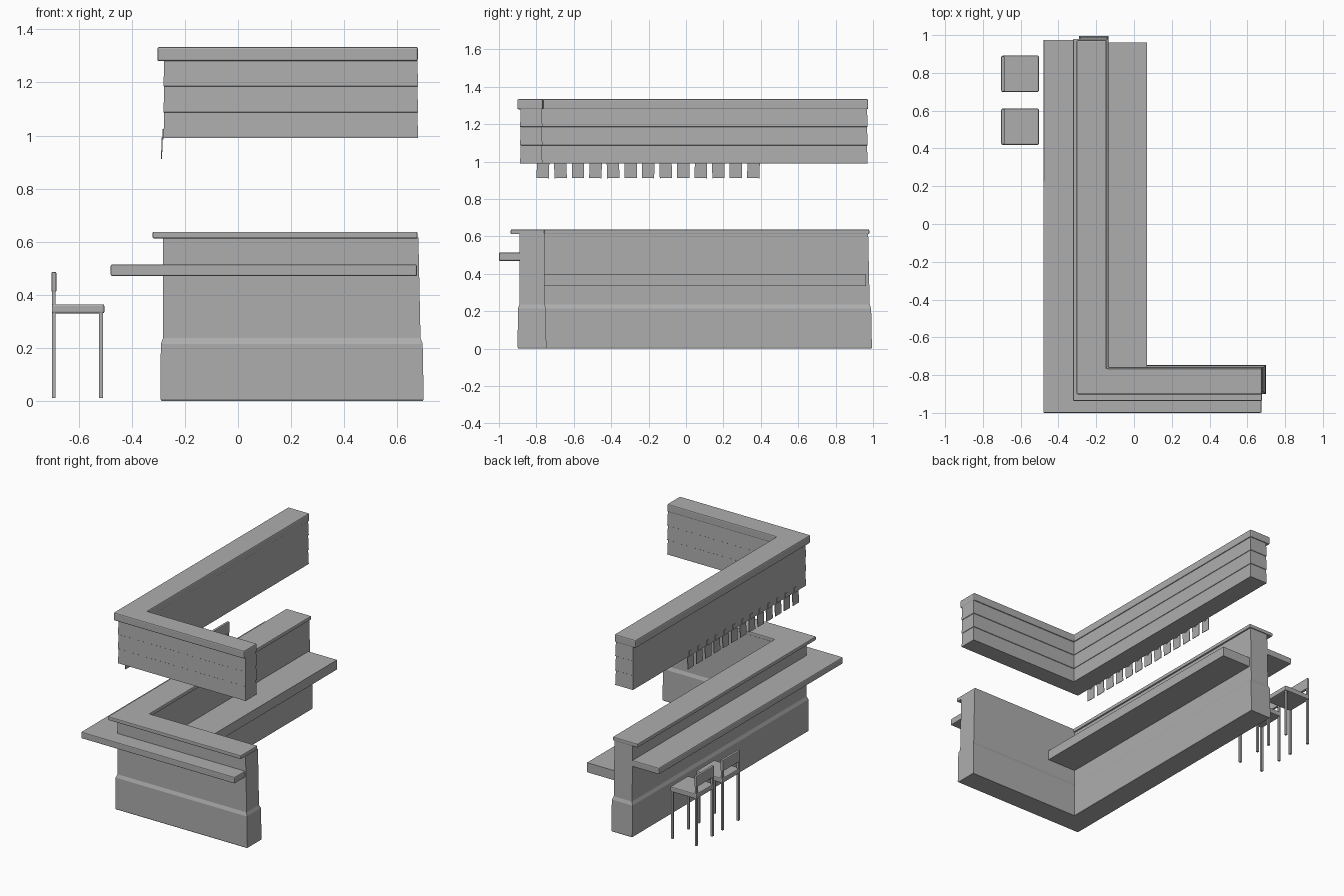
import bpy
import bmesh
from mathutils import Matrix, Vector

cube = bpy.data.objects.get("Cube")
if cube:
    bpy.data.objects.remove(cube, do_unlink=True)

GREY = (0.42, 0.42, 0.42, 1.0)
mat = bpy.data.materials.new("plain grey")
mat.use_nodes = True
mat.diffuse_color = GREY
bsdf = next(n for n in mat.node_tree.nodes if n.type == 'BSDF_PRINCIPLED')
bsdf.inputs["Base Color"].default_value = GREY


def finish(name, bm, bevel=0.0):
    bmesh.ops.recalc_face_normals(bm, faces=bm.faces)
    mesh = bpy.data.meshes.new(name)
    bm.to_mesh(mesh)
    bm.free()
    mesh.materials.append(mat)
    obj = bpy.data.objects.new(name, mesh)
    bpy.context.scene.collection.objects.link(obj)
    if bevel:
        mod = obj.modifiers.new("soft edge", 'BEVEL')
        mod.width = bevel
        mod.segments = 2
        mod.limit_method = 'ANGLE'
    return obj


def add_box(bm, lo, hi, tilt=None):
    lo, hi = Vector(lo), Vector(hi)
    m = Matrix.Translation((lo + hi) / 2)
    if tilt:
        m = m @ tilt
    bmesh.ops.create_cube(bm, size=1, matrix=m @ Matrix.Diagonal((*(hi - lo), 1)))


def box(name, lo, hi, bevel=0.0):
    bm = bmesh.new()
    add_box(bm, lo, hi)
    return finish(name, bm, bevel)


def l_shape(name, outer, inner, ends, layers, bevel=0.0):
    """Mitred L plan lofted through layers of (height, side offset, end offset)."""
    bm = bmesh.new()
    rings = []
    for z, side, end in layers:
        x0, y0 = outer[0] - side, outer[1] - side
        xi, yi = inner[0] + side, inner[1] + side
        xe, ye = ends[0] + end, ends[1] + end
        plan = [(x0, y0), (xe, y0), (xe, yi), (xi, yi), (xi, ye), (x0, ye)]
        rings.append([bm.verts.new((x, y, z)) for x, y in plan])
    for low, high in zip(rings, rings[1:]):
        for i in range(6):
            j = (i + 1) % 6
            bm.faces.new((low[i], low[j], high[j], high[i]))
    for r in (rings[0], rings[-1]):
        bm.faces.new((r[0], r[1], r[2], r[3]))
        bm.faces.new((r[0], r[3], r[4], r[5]))
    return finish(name, bm, bevel)


# Counter wall with a wider plinth
l_shape("counter_wall", (-0.282, -0.89), (-0.145, -0.757), (0.68, 0.974),
        [(0, 0.007, 0.017), (0.006, 0.010, 0.020), (0.215, 0.009, 0.016),
         (0.237, 0, 0.008), (0.615, 0, 0)])

# Raised counter top, customer ledge and inner work shelf
l_shape("counter_top", (-0.322, -0.937), (-0.135, -0.757), (0.677, 0.98),
        [(0.612, 0, 0), (0.637, 0, 0)], 0.005)
l_shape("customer_ledge", (-0.48, -1.0), (-0.27, -0.88), (0.675, 0.975),
        [(0.47, 0, 0), (0.514, 0, 0)], 0.006)
box("work_shelf", (-0.16, -0.77, 0.335), (0.07, 0.962, 0.4))

# Overhead canopy of three lapped boards with a cap
BOARDS, LOW, HIGH = 3, 0.99, 1.285
step = (HIGH - LOW) / BOARDS
boards = []
for b in range(BOARDS):
    boards += [(LOW + b * step, 0.002, 0.002), (LOW + (b + 1) * step - 0.002, -0.001, -0.001)]
l_shape("canopy", (-0.279, -0.885), (-0.15, -0.77), (0.677, 0.969), boards)
l_shape("canopy_cap", (-0.304, -0.902), (-0.145, -0.765), (0.678, 0.974),
        [(1.28, 0, 0), (1.334, 0, 0)], 0.007)

# Row of hanging tags along the canopy
for n in range(13):
    bm = bmesh.new()
    y = -0.765 + n * 0.0938
    swing = Matrix.Rotation(0.03 * ((n * 5) % 3 - 1), 4, 'X') @ Matrix.Rotation(0.04, 4, 'Y')
    add_box(bm, (-0.289, y - 0.033, 0.912), (-0.285, y + 0.033, 0.993), swing)
    add_box(bm, (-0.285, y - 0.01, 0.985), (-0.281, y + 0.01, 1.025))
    finish(f"hanging_tag_{n + 1}", bm)

# Two stools with low backs
for n, y in enumerate((0.515, 0.795)):
    tag = n + 1
    box(f"stool_seat_{tag}", (-0.702, y - 0.096, 0.33), (-0.504, y + 0.096, 0.364), 0.006)
    box(f"stool_back_{tag}", (-0.703, y - 0.094, 0.41), (-0.685, y + 0.094, 0.486), 0.005)
    for side in (-1, 1):
        c = y + side * 0.085
        for place, x, top in (("back", -0.694, 0.42), ("front", -0.516, 0.34)):
            box(f"stool_{place}_leg_{tag}_{'a' if side < 0 else 'b'}",
                (x - 0.007, c - 0.007, 0.01), (x + 0.007, c + 0.007, top))
